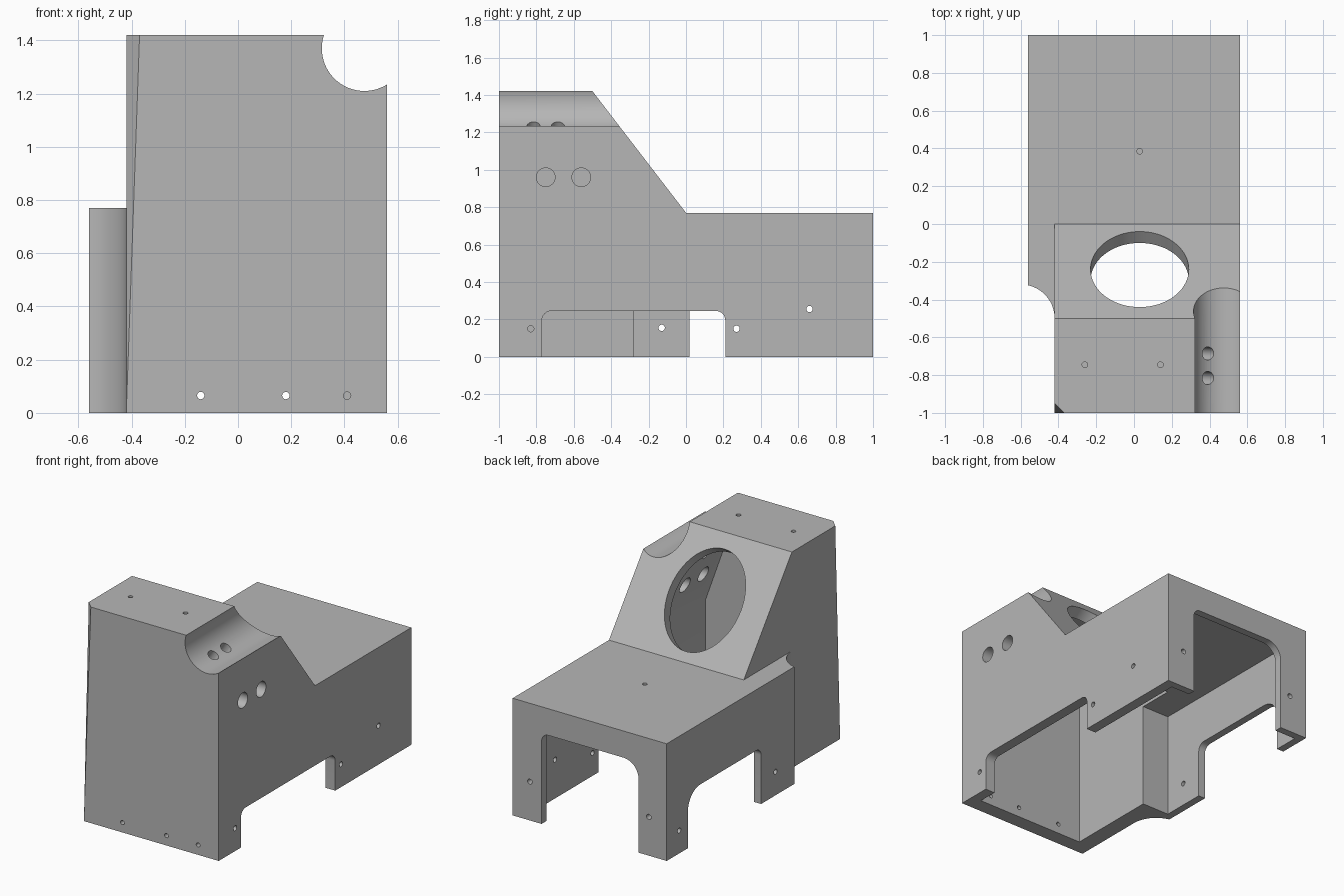
import bpy, bmesh, math
from mathutils import Vector, Matrix

if "Cube" in bpy.data.objects:
    bpy.data.objects.remove(bpy.data.objects["Cube"])

grey = bpy.data.materials.new("light_grey")
grey.diffuse_color = (0.47, 0.47, 0.47, 1)
grey.use_nodes = True
grey.node_tree.nodes["Principled BSDF"].inputs["Base Color"].default_value = grey.diffuse_color


def make(name, bm):
    bmesh.ops.recalc_face_normals(bm, faces=bm.faces[:])
    me = bpy.data.meshes.new(name)
    bm.to_mesh(me)
    bm.free()
    ob = bpy.data.objects.new(name, me)
    bpy.context.collection.objects.link(ob)
    me.materials.append(grey)
    return ob


def prism(name, pts, axis, lo, hi):
    """Extrude a 2D outline along x (y,z), y (x,z) or z (x,y)."""
    place = {"x": lambda p, d: (d, p[0], p[1]),
             "y": lambda p, d: (p[0], d, p[1]),
             "z": lambda p, d: (p[0], p[1], d)}[axis]
    bm = bmesh.new()
    a = [bm.verts.new(place(p, lo)) for p in pts]
    b = [bm.verts.new(place(p, hi)) for p in pts]
    bm.faces.new(a)
    bm.faces.new(b)
    n = len(pts)
    for i in range(n):
        bm.faces.new((a[i], a[(i + 1) % n], b[(i + 1) % n], b[i]))
    return make(name, bm)


def rod(name, start, end, r, seg=24, r2=None):
    """Round (or elliptical: r along world x, r2 across) cylinder."""
    s, e = Vector(start), Vector(end)
    d = (e - s).normalized()
    u = Vector((1, 0, 0)) if abs(d.x) < 0.9 else Vector((0, 1, 0))
    u = (u - d * u.dot(d)).normalized()
    v = d.cross(u)
    rot = Matrix((u, v, d)).transposed().to_4x4()
    bm = bmesh.new()
    bmesh.ops.create_cone(bm, cap_ends=True, segments=seg, radius1=1, radius2=1,
                          depth=(e - s).length,
                          matrix=Matrix.Translation((s + e) / 2) @ rot
                          @ Matrix.Diagonal((r, r2 or r, 1, 1)))
    return make(name, bm)


def arch(lo, hi, top, r_lo, r_hi, steps=10):
    """Doorway outline with two rounded upper corners."""
    pts = [(lo, -0.1)]
    for i in range(steps + 1):
        t = math.pi - i / steps * math.pi / 2
        pts.append((lo + r_lo + r_lo * math.cos(t), top - r_lo + r_lo * math.sin(t)))
    for i in range(steps + 1):
        t = math.pi / 2 - i / steps * math.pi / 2
        pts.append((hi - r_hi + r_hi * math.cos(t), top - r_hi + r_hi * math.sin(t)))
    return pts + [(hi, -0.1)]


def rect(a, b, c, d):
    return [(a, c), (b, c), (b, d), (a, d)]


# Outer housing: low rear box with a tall sloped front
housing = prism("housing", [(-1, 0), (1, 0), (1, 0.77), (0, 0.77), (-0.5, 1.42), (-1, 1.42)],
                "x", -0.56, 0.56)
cuts = []

# Left side set back above the rear box and in front of the concave corner
cuts.append(prism("upper_left_cut", rect(-0.7, -0.42, -1.2, 0.2), "z", 0.77, 1.6))
corner = [(-0.8, -1.2), (-0.42, -1.2)]
for i in range(17):
    t = i / 16 * math.pi / 2
    corner.append((-0.6 + 0.18 * math.cos(t), -0.5 + 0.18 * math.sin(t)))
cuts.append(prism("concave_corner_cut", corner + [(-0.8, -0.32)], "z", -0.1, 0.9))

# Tapered chamfer on the front left edge
bm = bmesh.new()
base = Vector((-0.42, -1, 0))
vs = [bm.verts.new(base + Vector(p)) for p in
      ((0, 0, 0), (0.0528, 0, 1.5), (0, 0.0528, 1.5), (-0.1, -0.1, 1.5))]
for f in ((0, 1, 2), (0, 2, 3), (0, 3, 1), (1, 2, 3)):
    bm.faces.new([vs[i] for i in f])
cuts.append(make("chamfer_cut", bm))

# Round groove along the top right edge
cuts.append(rod("groove_cut", (0.475, -1.2, 1.37), (0.475, 0.3, 1.37), 0.16, 64))

# Main cavity, its right wall leaning inward towards the ceiling
cavity = prism("main_cavity", [(-0.9, -0.1), (0.95, -0.1), (0.95, 0.7), (-0.042, 0.7),
                               (-0.534, 1.34), (-0.9, 1.34)], "x", -0.31, 0.49)
bm = bmesh.new()
bm.from_mesh(cavity.data)
res = bmesh.ops.bisect_plane(bm, geom=bm.verts[:] + bm.edges[:] + bm.faces[:],
                             plane_co=(0.49, 0, 0.705), plane_no=(0.42, 0, 0.15),
                             clear_outer=True)
bmesh.ops.holes_fill(bm, edges=[e for e in bm.edges if e.is_boundary])
bmesh.ops.recalc_face_normals(bm, faces=bm.faces[:])
bm.to_mesh(cavity.data)
bm.free()
cuts.append(cavity)
cuts.append(prism("side_pocket", rect(-0.51, -0.25, -0.28, 0.95), "z", -0.1, 0.7))

# Doorways in the right, left and rear walls
cuts.append(prism("right_doorway", arch(-0.77, 0.21, 0.245, 0.05, 0.05), "x", 0.4, 0.7))
cuts.append(prism("left_doorway", arch(0.02, 0.78, 0.37, 0.05, 0.13), "x", -0.7, -0.45))
cuts.append(prism("rear_doorway", arch(-0.355, 0.35, 0.595, 0.11, 0.05), "y", 0.9, 1.1))

# Elliptical opening square to the slope
n = Vector((0, 0.793, 0.61))
c = Vector((0.03, -0.24, 1.082))
cuts.append(rod("slope_opening", c - n * 0.13, c + n * 0.1, 0.26, 72, 0.328))

# Large side holes and groove holes
for y in (-0.75, -0.56):
    cuts.append(rod("side_hole", (0.3, y, 0.96), (0.7, y, 0.96), 0.05, 32))
for y in (-0.815, -0.685):
    cuts.append(rod("groove_hole", (0.422, y, 1.285), (0.26, y, 1.026), 0.035, 24))

# Small screw holes
for x in (-0.14, 0.18, 0.41):
    cuts.append(rod("front_screw_hole", (x, -1.1, 0.065), (x, -0.85, 0.065), 0.014, 16))
for y, z in ((-0.83, 0.15), (0.27, 0.15), (0.66, 0.255)):
    cuts.append(rod("right_screw_hole", (0.4, y, z), (0.7, y, z), 0.017, 16))
for y, z in ((-0.13, 0.155), (0.87, 0.15)):
    cuts.append(rod("left_screw_hole", (-0.7, y, z), (-0.46, y, z), 0.017, 16))
for x in (-0.43, 0.435):
    cuts.append(rod("rear_screw_hole", (x, 0.9, 0.255), (x, 1.1, 0.255), 0.017, 16))
for x, y, z in ((-0.26, -0.745, 1.42), (0.14, -0.745, 1.42), (0.03, 0.385, 0.77)):
    cuts.append(rod("top_screw_hole", (x, y, z - 0.04), (x, y, z + 0.1), 0.015, 16))

# Apply every cut to the housing
for cut in cuts:
    m = housing.modifiers.new(cut.name, "BOOLEAN")
    m.operation, m.solver, m.object = "DIFFERENCE", "EXACT", cut
bpy.context.view_layer.objects.active = housing
housing.select_set(True)
for m in list(housing.modifiers):
    bpy.ops.object.modifier_apply(modifier=m.name)
for cut in cuts:
    bpy.data.objects.remove(cut)

bpy.ops.object.select_all(action="DESELECT")
housing.select_set(True)
bpy.ops.object.shade_smooth_by_angle(angle=math.radians(30))
